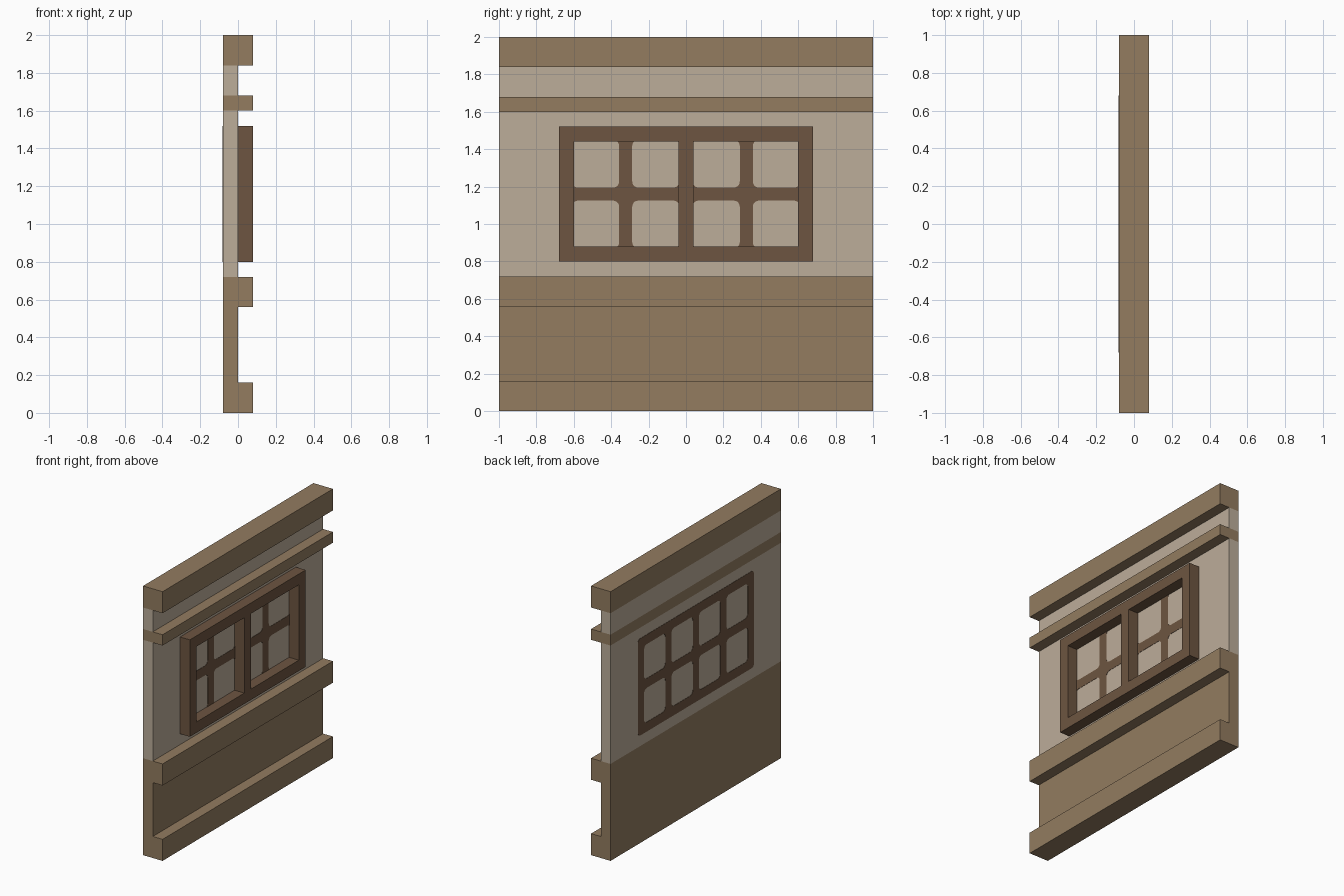
import bpy, bmesh, math
from mathutils import Matrix, Vector

cube = bpy.data.objects.get("Cube")
if cube:
    bpy.data.objects.remove(cube)


def material(name, rgb):
    # sRGB 0-255 to linear
    lin = [((c / 255 + 0.055) / 1.055) ** 2.4 for c in rgb] + [1]
    m = bpy.data.materials.new(name)
    m.diffuse_color = lin
    m.use_nodes = True
    bsdf = m.node_tree.nodes["Principled BSDF"]
    bsdf.inputs["Base Color"].default_value = lin
    bsdf.inputs["Roughness"].default_value = 0.9
    return m


timber = material("timber_brown", (147, 124, 96))
plaster = material("plaster_beige", (188, 173, 154))
dark = material("window_dark_brown", (109, 85, 65))


def add_object(name, mesh, *mats):
    for m in mats:
        mesh.materials.append(m)
    ob = bpy.data.objects.new(name, mesh)
    bpy.context.collection.objects.link(ob)
    return ob


def rect(y0, y1, z0, z1, r=0.0, steps=5):
    """Outline of a rectangle, with rounded corners when r > 0."""
    if r == 0:
        return [(y0, z0), (y1, z0), (y1, z1), (y0, z1)]
    pts = []
    corners = [(y1 - r, z1 - r), (y0 + r, z1 - r), (y0 + r, z0 + r), (y1 - r, z0 + r)]
    for i, (cy, cz) in enumerate(corners):
        for k in range(steps + 1):
            a = math.pi / 2 * (i + k / steps)
            pts.append((cy + r * math.cos(a), cz + r * math.sin(a)))
    return pts


def pierced_panel(name, outlines, x0, x1, mat):
    """Panel facing x: first outline is the border, the others are holes."""
    cu = bpy.data.curves.new(name, 'CURVE')
    cu.dimensions = '2D'
    cu.fill_mode = 'BOTH'
    cu.extrude = (x1 - x0) / 2
    for pts in outlines:
        sp = cu.splines.new('POLY')
        sp.points.add(len(pts) - 1)
        for p, (y, z) in zip(sp.points, pts):
            p.co = (y, z, 0, 1)
        sp.use_cyclic_u = True
    tmp = bpy.data.objects.new(name + "_outline", cu)
    bpy.context.collection.objects.link(tmp)
    bpy.context.view_layer.update()
    dg = bpy.context.evaluated_depsgraph_get()
    mesh = bpy.data.meshes.new_from_object(tmp.evaluated_get(dg))
    bpy.data.objects.remove(tmp)
    # drawn (u, v, depth) becomes (y, z, x)
    turn = Matrix(((0, 0, 1, (x0 + x1) / 2), (1, 0, 0, 0), (0, 1, 0, 0), (0, 0, 0, 1)))
    mesh.transform(turn)
    bm = bmesh.new()
    bm.from_mesh(mesh)
    bmesh.ops.remove_doubles(bm, verts=bm.verts, dist=1e-5)
    bmesh.ops.recalc_face_normals(bm, faces=bm.faces)
    for f in bm.faces:
        f.smooth = False
        f.material_index = 0
    bm.to_mesh(mesh)
    bm.free()
    mesh.materials.clear()
    mesh.name = name
    return add_object(name, mesh, mat)


# Wall with its four projecting rails: one profile swept along y
rails = [(0, 0.16), (0.56, 0.72), (1.60, 1.68), (1.84, 2.0)]
profile = [(-0.08, 0)]
for z0, z1 in rails:
    profile += [(0 if z0 else 0.08, z0), (0.08, z0), (0.08, z1), (0, z1)]
profile = profile[:1] + profile[2:-1] + [(-0.08, 2.0)]

bm = bmesh.new()
face = bm.faces.new([bm.verts.new((x, -1, z)) for x, z in profile])
ext = bmesh.ops.extrude_face_region(bm, geom=[face])
bmesh.ops.translate(bm, vec=(0, 2, 0),
                    verts=[v for v in ext["geom"] if isinstance(v, bmesh.types.BMVert)])
for z in (0.72, 1.60, 1.68, 1.84):
    bmesh.ops.bisect_plane(bm, geom=bm.verts[:] + bm.edges[:] + bm.faces[:],
                           dist=1e-5, plane_co=(0, 0, z), plane_no=(0, 0, 1))
bmesh.ops.recalc_face_normals(bm, faces=bm.faces)
# plaster fills the two bands between the rails
for f in bm.faces:
    z = f.calc_center_median().z
    f.material_index = int(0.721 < z < 1.599 or 1.681 < z < 1.839)
wall_mesh = bpy.data.meshes.new("wall")
bm.to_mesh(wall_mesh)
bm.free()
add_object("wall", wall_mesh, timber, plaster)

# Raised window frame with two openings
pierced_panel("window_frame",
              [rect(-0.68, 0.68, 0.80, 1.52),
               rect(-0.60, -0.04, 0.88, 1.44),
               rect(0.04, 0.60, 0.88, 1.44)], 0.0, 0.08, dark)

# Thin glazing bars showing on both wall faces, four by two rounded panes
bar, cols, rows = 0.07, 4, 2
pane_w = (1.36 - bar * (cols + 1)) / cols
pane_h = (0.72 - bar * (rows + 1)) / rows
lattice = [rect(-0.68, 0.68, 0.80, 1.52, 0.025)]
for c in range(cols):
    for r in range(rows):
        y = -0.68 + bar + c * (pane_w + bar)
        z = 0.80 + bar + r * (pane_h + bar)
        lattice.append(rect(y, y + pane_w, z, z + pane_h, 0.032))
pierced_panel("glazing_bars_front", lattice, -0.002, 0.002, dark)
pierced_panel("glazing_bars_back", lattice, -0.082, -0.078, dark)
